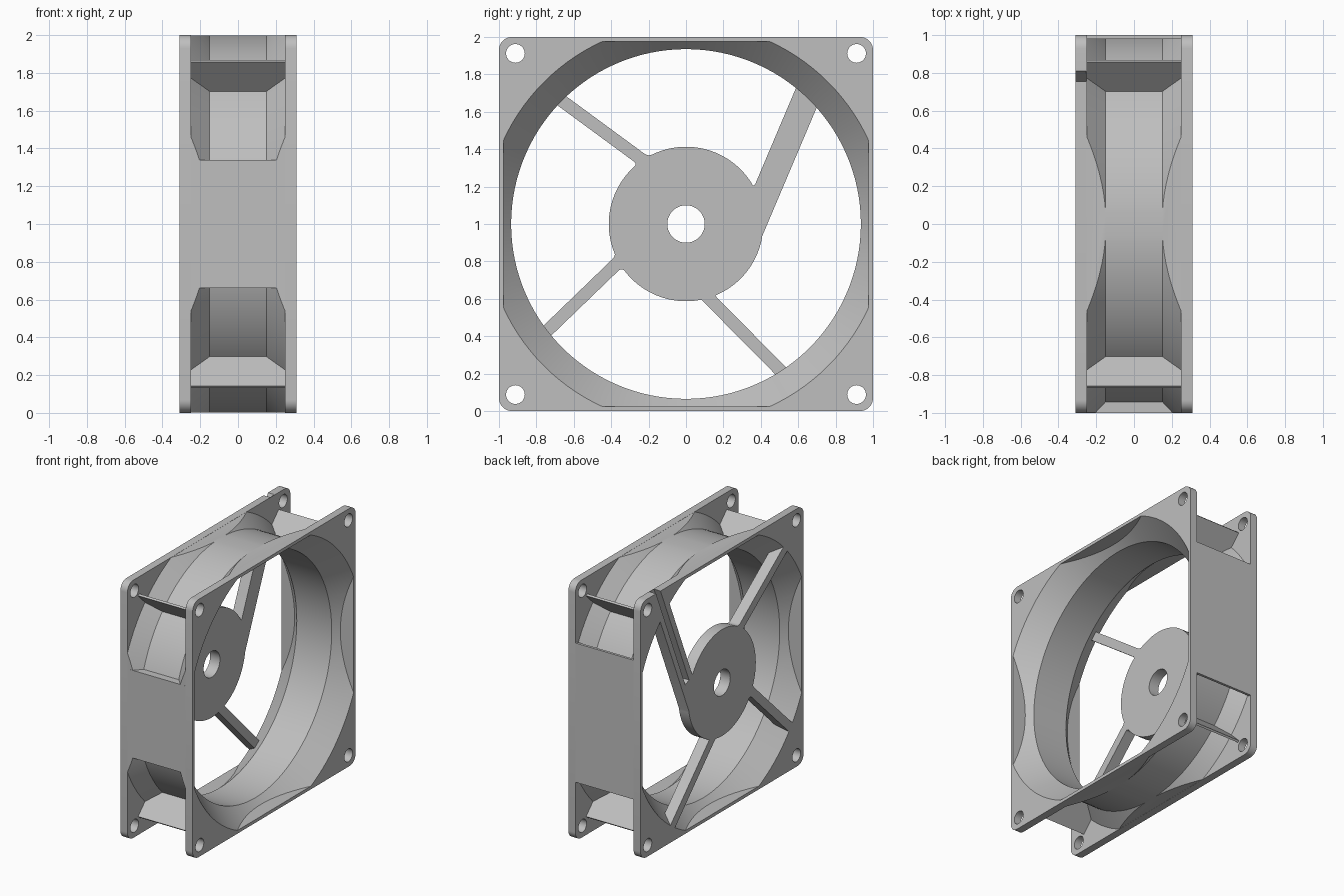
import bpy, bmesh
from math import sin, cos, pi, radians
from mathutils import Vector

if "Cube" in bpy.data.objects:
    bpy.data.objects.remove(bpy.data.objects["Cube"])

HALF = 0.31      # half depth along the fan axis (x)
INNER = 0.25     # inner face of the flanges
CZ = 1.0         # height of the fan axis

grey = bpy.data.materials.new("grey plastic")
grey.use_nodes = True
COLOUR = (0.52, 0.52, 0.52, 1)
grey.diffuse_color = COLOUR
grey.node_tree.nodes["Principled BSDF"].inputs["Base Color"].default_value = COLOUR


def finish(name, bm):
    bmesh.ops.recalc_face_normals(bm, faces=bm.faces)
    mesh = bpy.data.meshes.new(name)
    bm.to_mesh(mesh)
    bm.free()
    mesh.materials.append(grey)
    ob = bpy.data.objects.new(name, mesh)
    bpy.context.collection.objects.link(ob)
    return ob


def prism(name, outline, x0, x1):
    """Outline in (y, z about the axis), extruded along x."""
    bm = bmesh.new()
    face = bm.faces.new([bm.verts.new((x0, y, z + CZ)) for y, z in outline])
    new = bmesh.ops.extrude_face_region(bm, geom=[face])["geom"]
    bmesh.ops.translate(bm, vec=(x1 - x0, 0, 0),
                        verts=[v for v in new if isinstance(v, bmesh.types.BMVert)])
    return finish(name, bm)


def rect(y0, y1, z0, z1):
    return [(y0, z0), (y1, z0), (y1, z1), (y0, z1)]


def circle(r, n, cy=0, cz=0):
    return [(cy + r * cos(2 * pi * i / n), cz + r * sin(2 * pi * i / n)) for i in range(n)]


def bar(name, p, q, width, x0, x1):
    p, q = Vector(p), Vector(q)
    d = (q - p).normalized()
    n = Vector((-d.y, d.x)) * width / 2
    return prism(name, [p + n, q + n, q - n, p - n], x0, x1)


def lathe(name, profile, n=120):
    """Closed solid of revolution about x from (x, radius) points."""
    bm = bmesh.new()
    rings = [[bm.verts.new((x, y, z + CZ)) for y, z in circle(r, n)] for x, r in profile]
    for a, b in zip(rings, rings[1:]):
        for i in range(n):
            j = (i + 1) % n
            bm.faces.new((a[i], a[j], b[j], b[i]))
    bm.faces.new(rings[0])
    bm.faces.new(rings[-1])
    return finish(name, bm)


def boolean(ob, other, operation, keep=False):
    mod = ob.modifiers.new("bool", "BOOLEAN")
    mod.operation, mod.object, mod.solver = operation, other, "EXACT"
    bpy.context.view_layer.objects.active = ob
    bpy.ops.object.modifier_apply(modifier=mod.name)
    if not keep:
        bpy.data.objects.remove(other)


# Bore: straight throat with flared mouths, trimmed square
bore = lathe("bore_cutter", [(-0.33, 1.091), (-0.15, 0.935), (0.15, 0.935), (0.33, 1.091)])
boolean(bore, prism("trim", rect(-0.975, 0.975, -0.975, 0.975), -0.4, 0.4), "INTERSECT")
bore.hide_render = True

# Wire groove line, running beside the hub to the top edge
along = Vector((0.39, 0.92)).normalized()
across = Vector((along.y, -along.x))


def groove():
    base = across * 0.33
    return bar("groove", base + along * 0.32, base + along * 1.4, 0.05, -0.4, -INNER - 0.003)


parts = []

# Flanges: rounded square plates with four screw holes
corner = 0.07
outline = []
for k in range(4):
    cy, cz = [(1, 1), (-1, 1), (-1, -1), (1, -1)][k]
    for i in range(9):
        a = pi / 2 * (k + i / 8)
        outline.append((cy * (1 - corner) + corner * cos(a), cz * (1 - corner) + corner * sin(a)))
for name, x0, x1 in (("hub_side_flange", -HALF, -INNER), ("open_side_flange", INNER, HALF)):
    plate = prism(name, outline, x0, x1)
    boolean(plate, bore, "DIFFERENCE", keep=True)
    for sy in (-1, 1):
        for sz in (-1, 1):
            hole = prism("hole", circle(0.05, 32, sy * 0.912, sz * 0.912), -0.4, 0.4)
            boolean(plate, hole, "DIFFERENCE")
    if x0 < 0:
        boolean(plate, groove(), "DIFFERENCE")
    parts.append(plate)

# Duct between the flanges, flattened where it meets the outer square
duct = lathe("duct", [(-INNER, 1.101), (-0.15, 1.001), (0.15, 1.001), (INNER, 1.101)])
boolean(duct, prism("trim", rect(-0.999, 0.999, -0.999, 0.999), -0.4, 0.4), "INTERSECT")
boolean(duct, bore, "DIFFERENCE", keep=True)
parts.append(duct)

# Side walls: a solid block in front, a thin plate behind
block = prism("front_wall_block", rect(-1, -0.85, -0.34, 0.34), -INNER, INNER)
boolean(block, bore, "DIFFERENCE", keep=True)
parts += [block, prism("back_wall_plate", rect(0.98, 1, -0.54, 0.54), -INNER, INNER)]

# Diagonal webs in the four corners
for k, place in enumerate(("back_top", "front_top", "front_bottom", "back_bottom")):
    d = Vector((cos(pi / 4 + k * pi / 2), sin(pi / 4 + k * pi / 2)))
    web = bar(place + "_web", d * 0.96, d * 1.22, 0.016, -INNER, INNER)
    boolean(web, bore, "DIFFERENCE", keep=True)
    parts.append(web)

# Motor mount: hub disc, three struts and a wide wire arm
X0, X1 = -HALF, -HALF + 0.085
mount = prism("motor_mount", circle(0.413, 96), X0, X1)
struts = [((-0.237, 0.345), (-0.663, 0.658)),
          ((-0.363, -0.205), (-0.741, -0.570)),
          ((0.118, -0.393), (0.508, -0.787))]
for p, q in struts:
    p, q = Vector(p), Vector(q)
    d = (q - p).normalized()
    boolean(mount, bar("strut", p - d * 0.08, q + d * 0.4, 0.067, X0, X1), "UNION")
mid = across * 0.329
boolean(mount, bar("arm", mid + along * 0.02, mid + along * 1.25, 0.143, X0, X1), "UNION")

# Small fillets where the struts leave the hub
bm = bmesh.new()
bm.from_mesh(mount.data)
bmesh.ops.remove_doubles(bm, verts=bm.verts, dist=0.0001)
inside = [e for e in bm.edges if len(e.link_faces) == 2
          and abs(e.verts[0].co.x - e.verts[1].co.x) > 0.05
          and e.calc_face_angle_signed() < -radians(35)]
bmesh.ops.bevel(bm, geom=inside, offset=0.025, segments=5, profile=0.5, affect="EDGES")
bm.to_mesh(mount.data)
bm.free()

boolean(mount, prism("shaft_hole", circle(0.1, 48), -0.4, 0), "DIFFERENCE")
boolean(mount, groove(), "DIFFERENCE")
boolean(mount, bore, "INTERSECT")
parts.append(mount)

# Smooth curved walls, crisp edges
bpy.ops.object.select_all(action="DESELECT")
for ob in parts:
    ob.select_set(True)
bpy.context.view_layer.objects.active = parts[0]
bpy.ops.object.shade_smooth_by_angle(angle=radians(20))
